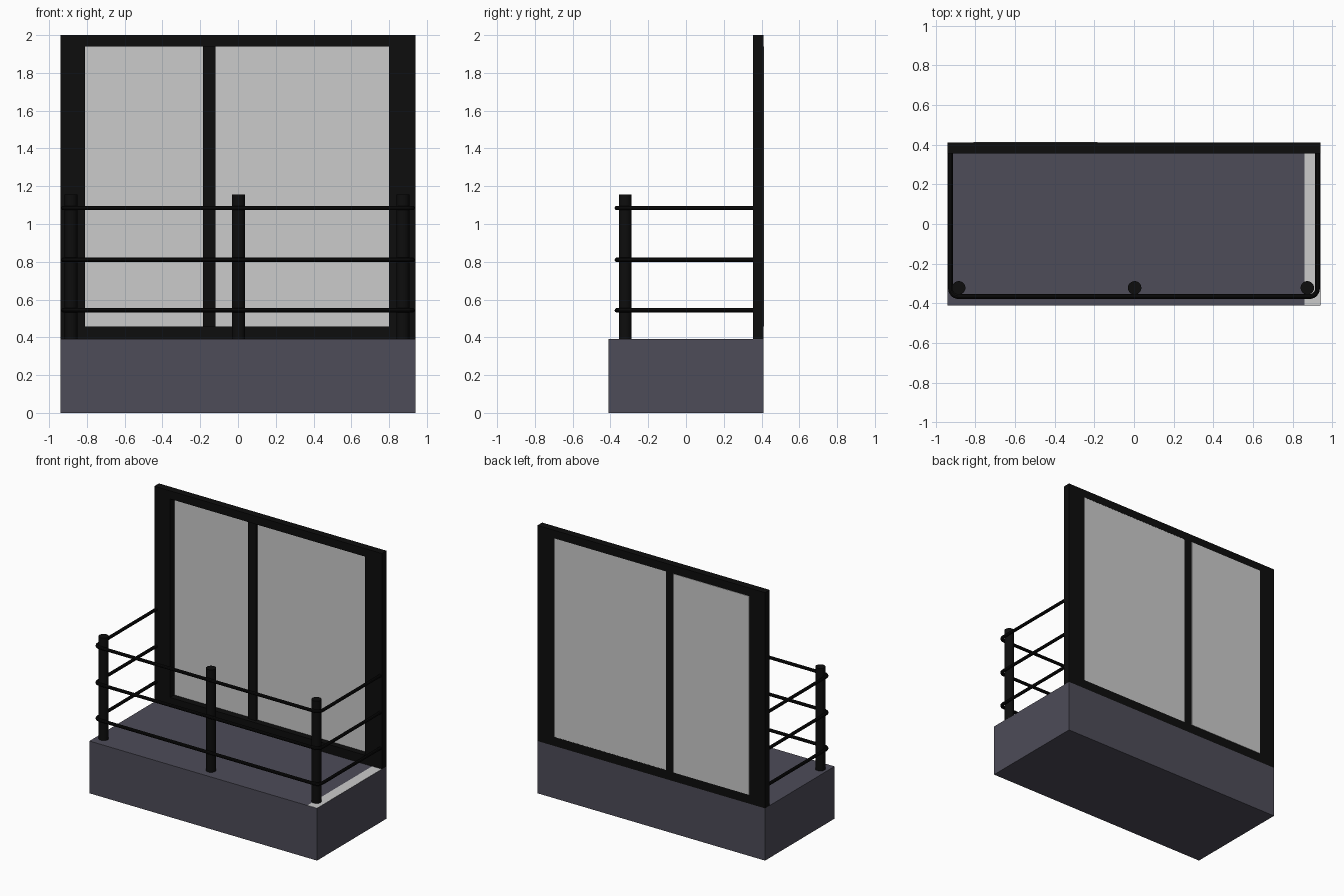
import bpy, math

if "Cube" in bpy.data.objects:
    bpy.data.objects.remove(bpy.data.objects["Cube"])


def material(name, rgb):
    m = bpy.data.materials.new(name)
    m.diffuse_color = (*rgb, 1)
    m.use_nodes = True
    m.node_tree.nodes["Principled BSDF"].inputs["Base Color"].default_value = m.diffuse_color
    return m


BLACK = material("black_metal", (0.004, 0.004, 0.004))
SLATE = material("slate", (0.075, 0.072, 0.098))


def box(name, x, y, z, mat=None):
    bpy.ops.mesh.primitive_cube_add(size=1, location=[sum(r) / 2 for r in (x, y, z)])
    ob = bpy.context.object
    ob.name = name
    ob.scale = [r[1] - r[0] for r in (x, y, z)]
    bpy.ops.object.transform_apply(location=False, rotation=False, scale=True)
    if mat:
        ob.data.materials.append(mat)
    return ob


# Balcony slab with pale strip along its right edge
FLOOR = 0.39
box("slab", (-0.94, 0.94), (-0.41, 0.41), (0, FLOOR), SLATE)
box("floor_strip", (0.86, 0.939), (-0.409, 0.355), (FLOOR - 0.002, FLOOR + 0.001))

# Window frame
DEPTH = (0.355, 0.41)
box("left_stile", (-0.94, -0.81), DEPTH, (FLOOR, 2.0), BLACK)
box("right_stile", (0.80, 0.94), DEPTH, (FLOOR, 2.0), BLACK)
box("top_rail", (-0.81, 0.80), DEPTH, (1.94, 2.0), BLACK)
box("bottom_rail", (-0.81, 0.80), DEPTH, (FLOOR, 0.457), BLACK)
box("mullion", (-0.185, -0.12), (0.383, 0.41), (0.457, 1.94), BLACK)

# Glass panes, the left one slightly proud at the back
box("left_pane", (-0.81, -0.185), (0.406, 0.413), (0.457, 1.94))
box("right_pane", (-0.12, 0.80), (0.402, 0.409), (0.457, 1.94))

# Round railing posts
for name, x in (("left_post", -0.884), ("middle_post", 0.003), ("right_post", 0.874)):
    bpy.ops.mesh.primitive_cylinder_add(vertices=32, radius=0.034, depth=0.765,
                                        location=(x, -0.322, FLOOR + 0.3825))
    post = bpy.context.object
    post.name = name
    post.data.materials.append(BLACK)
    bpy.ops.object.shade_smooth_by_angle()

# Handrail path: U shape with rounded front corners
XS, YF, YB, R = 0.925, -0.366, 0.36, 0.04
path = [(-XS, YB)]
for cx, start in ((-XS + R, 180), (XS - R, 270)):
    for i in range(7):
        a = math.radians(start + i * 15)
        path.append((cx + R * math.cos(a), YF + R + R * math.sin(a)))
path.append((XS, YB))

# Three bent rails
for name, z in (("lower_rail", 0.543), ("middle_rail", 0.81), ("upper_rail", 1.085)):
    cu = bpy.data.curves.new(name, "CURVE")
    cu.dimensions = "3D"
    cu.bevel_depth = 0.012
    cu.bevel_resolution = 3
    cu.use_fill_caps = True
    sp = cu.splines.new("POLY")
    sp.points.add(len(path) - 1)
    for p, (x, y) in zip(sp.points, path):
        p.co = (x, y, z, 1)
    cu.materials.append(BLACK)
    ob = bpy.data.objects.new(name, cu)
    bpy.context.collection.objects.link(ob)
    bpy.ops.object.select_all(action="DESELECT")
    ob.select_set(True)
    bpy.context.view_layer.objects.active = ob
    bpy.ops.object.convert(target="MESH")
    bpy.ops.object.shade_smooth_by_angle()
